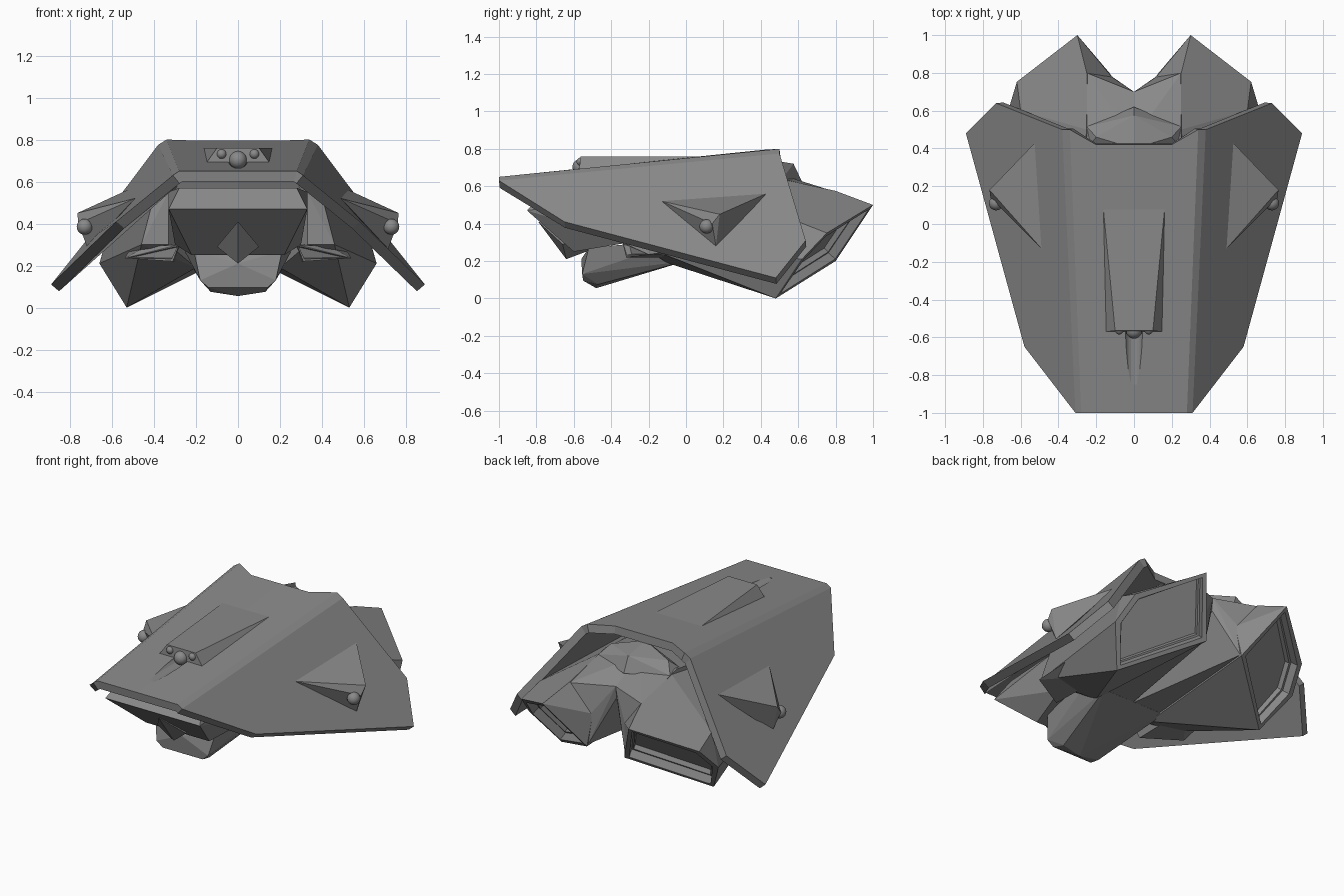
import bpy, bmesh, math
from mathutils import Vector

if "Cube" in bpy.data.objects:
    bpy.data.objects.remove(bpy.data.objects["Cube"], do_unlink=True)

GREY = (0.25, 0.25, 0.25, 1)
mat = bpy.data.materials.new("hull grey")
mat.use_nodes = True
mat.diffuse_color = GREY
mat.node_tree.nodes["Principled BSDF"].inputs["Base Color"].default_value = GREY


def finish(name, bm, mirror=False):
    """Turn a bmesh into a coloured object, optionally mirrored in x."""
    mesh = bpy.data.meshes.new(name)
    bm.to_mesh(mesh)
    bm.free()
    mesh.materials.append(mat)
    ob = bpy.data.objects.new(name, mesh)
    bpy.context.collection.objects.link(ob)
    if mirror:
        mod = ob.modifiers.new("mirror", "MIRROR")
        mod.merge_threshold = 0.002
    return ob


def both(points):
    """Add the mirrored twin of every off-centre point."""
    return points + [(-x, y, z) for x, y, z in points if x]


def solid(name, points, mirror=False, recess=None, rim=0.035, depth=0.05):
    """Faceted convex block; the face towards 'recess' gets a sunken panel."""
    bm = bmesh.new()
    for p in points:
        bm.verts.new(p)
    bmesh.ops.convex_hull(bm, input=bm.verts)
    junk = [v for v in bm.verts if not v.link_faces]
    bmesh.ops.delete(bm, geom=junk, context="VERTS")
    bmesh.ops.dissolve_limit(bm, angle_limit=math.radians(7),
                             verts=bm.verts, edges=bm.edges)
    bmesh.ops.recalc_face_normals(bm, faces=bm.faces)
    if recess:
        aim = Vector(recess).normalized()
        face = max(bm.faces, key=lambda f: f.normal.dot(aim))
        normal = face.normal.copy()
        # a wide rim, then a second narrow step for deep outlets
        steps = [(rim, depth), (.015, .03)] if depth > .04 else [(rim, depth)]
        for border, sink in steps:
            bmesh.ops.inset_region(bm, faces=[face], thickness=border)
            bmesh.ops.inset_region(bm, faces=[face], thickness=0.004)
            bmesh.ops.translate(bm, verts=face.verts, vec=-normal * sink)
    return finish(name, bm, mirror)


def ball(name, place, radius, mirror=False):
    bm = bmesh.new()
    bmesh.ops.create_uvsphere(bm, u_segments=20, v_segments=12, radius=radius)
    bmesh.ops.translate(bm, verts=bm.verts, vec=place)
    for f in bm.faces:
        f.smooth = True
    return finish(name, bm, mirror)


# Armoured shell: flat roof, narrow chamfer and a sloping side, given thickness
roof = [(0, -1, .65), (.28, -1, .65), (.34, .5, .8), (.2, .42, .795), (0, .42, .795)]
flank = [(.31, -1, .63), (.58, -.65, .41), (.89, .48, .11), (.73, .64, .31), (.38, .5, .775)]
bm = bmesh.new()
r = [bm.verts.new(p) for p in roof]
s = [bm.verts.new(p) for p in flank]
bm.faces.new(r)
bm.faces.new(s)
bm.faces.new([r[1], s[0], s[4], r[2]])
shell = finish("armour_shell", bm, mirror=True)
thick = shell.modifiers.new("thickness", "SOLIDIFY")
thick.thickness = 0.05
thick.offset = -1
thick.use_even_offset = True

# Shallow channel in the roof ahead of the sensor housing
bm = bmesh.new()
bmesh.ops.create_cone(bm, cap_ends=True, segments=20, radius1=.05, radius2=.05, depth=.3)
for v in bm.verts:
    x, y, z = v.co
    v.co = (x, z - .7, y + .713)
bmesh.ops.recalc_face_normals(bm, faces=bm.faces)
cutter = finish("channel_cutter", bm)
cutter.hide_render = True
cut = shell.modifiers.new("channel", "BOOLEAN")
cut.operation = "DIFFERENCE"
cut.solver = "EXACT"
cut.object = cutter
bpy.context.view_layer.update()
bpy.context.view_layer.objects.active = shell
for mod in list(shell.modifiers):
    bpy.ops.object.modifier_apply(modifier=mod.name)
bpy.data.objects.remove(cutter, do_unlink=True)

# Roof sensor housing with three lenses
solid("sensor_housing", both([(.165, .11, .76), (.1, -.565, .76), (.15, -.57, .69),
                              (.165, .1, .74), (.12, -.55, .67)]))
ball("main_lens", (0, -.565, .703), .042)
ball("small_lens", (.078, -.562, .731), .023, mirror=True)

# Side sensor fins and lenses
solid("side_fin", [(.49, -.13, .52), (.515, .44, .565), (.715, .16, .28),
                   (.765, .18, .45), (.76, .14, .4), (.49, .14, .48)], mirror=True)
ball("side_lens", (.73, .11, .385), .038, mirror=True)

# Central body: each half is convex, leaving a notch between the pods
solid("core_body", [(0, .45, .68), (.25, .45, .655), (0, .7, .575), (.25, .8, .57),
                    (.12, .78, .4), (.13, .79, .21), (0, .69, .5), (0, -.02, .2),
                    (.22, -.1, .2), (0, -.35, .56), (.3, -.35, .56), (0, -.4, .4),
                    (.28, -.4, .4)], mirror=True)

# Rear deck chevron with a short step down to the body
solid("rear_deck", both([(0, .4, .75), (.2, .46, .7), (0, .575, .72), (0, .62, .625),
                         (.25, .515, .64), (.25, .4, .64)]))

# Rear pods with sunken outlets
solid("rear_pod", [(.3, 1, .5), (.62, .753, .35), (.66, .62, .21), (.53, .48, 0), (.13, .8, .2),
                   (.25, .8, .575), (.25, .5, .64), (.6, .6, .41), (.62, .55, .25),
                   (.4, -.25, .53), (.33, -.27, .55), (.46, -.28, .3), (.33, -.28, .3),
                   (.2, -.1, .19), (.15, .4, .3), (.11, .77, .4)],
      mirror=True, recess=(.056, .154, -.134))

# Upper beak, pointed nose and lower jaw
solid("upper_beak", both([(.28, -.76, .57), (.33, -.85, .47), (.22, -.6, .25),
                          (.33, -.3, .55), (.3, -.3, .3)]))
solid("nose_wedge", both([(0, -.79, .41), (.1, -.66, .29), (0, -.64, .21), (0, -.4, .3)]))
solid("lower_jaw", both([(.21, -.52, .27), (0, -.56, .21), (.18, -.555, .13), (.14, -.55, .095),
                         (0, -.48, .055), (.13, -.47, .075), (.28, 0, .32), (.22, 0, .2),
                         (0, -.02, .2)]))

# Cheek intakes, swept back along the body
solid("cheek_intake", [(.28, -.34, .3), (.54, -.2, .235), (.31, -.32, .22), (.44, -.22, .29),
                       (.5, .25, .3), (.3, .1, .3), (.3, .1, .22)],
      mirror=True, recess=(.45, -.85, -.1), rim=.014, depth=.03)
